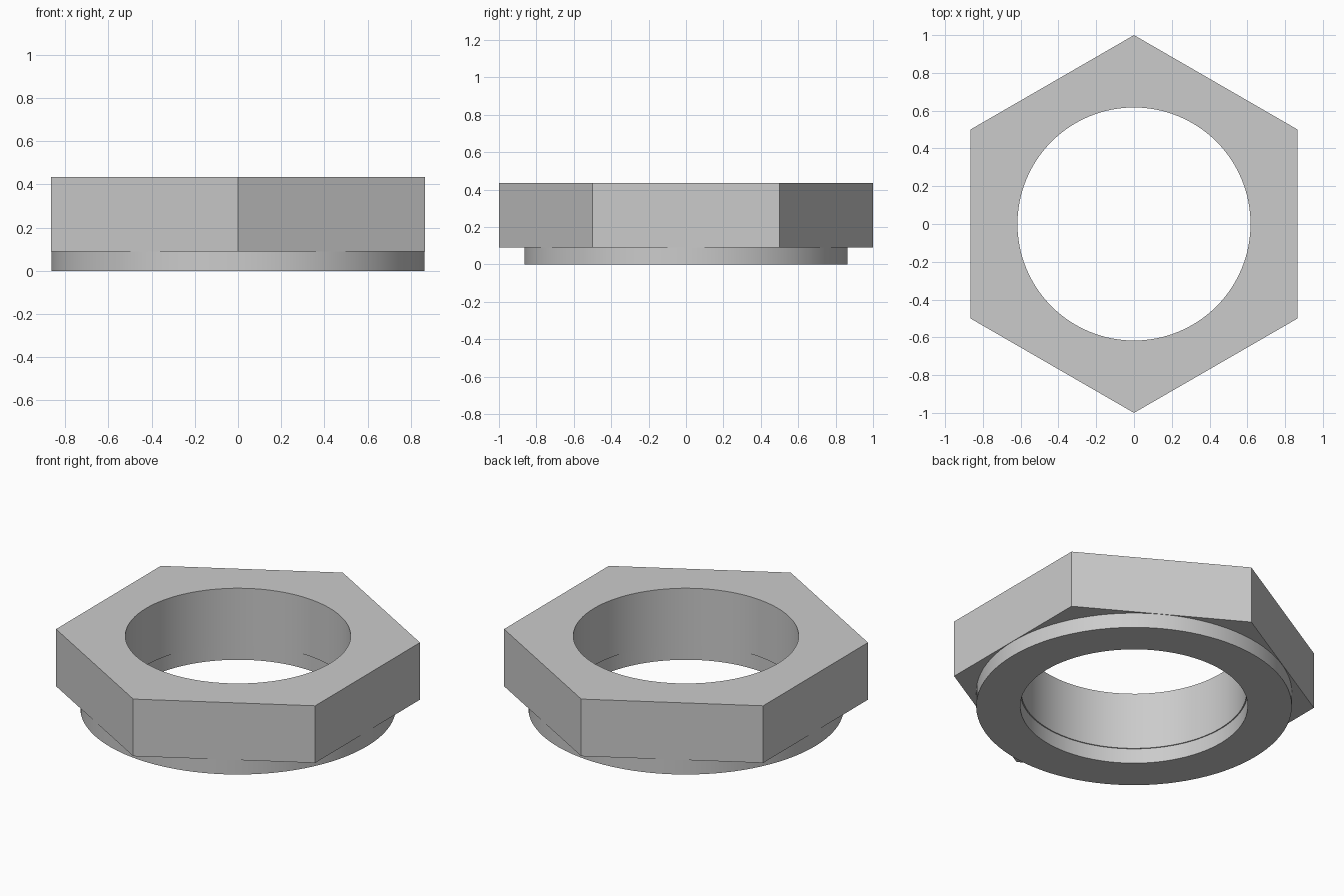
import bpy
import bmesh
from math import pi, cos, sin, radians

cube = bpy.data.objects.get("Cube")
if cube:
    bpy.data.objects.remove(cube, do_unlink=True)

SEGMENTS = 96            # divisible by six, so hexagon corners land on points
TOP, STEP = 0.435, 0.09  # nut height and collar height
COLLAR, RELIEF, BORE = 0.864, 0.623, 0.617

steel = bpy.data.materials.new("steel_grey")
steel.use_nodes = True
colour = (0.6, 0.6, 0.6, 1)
steel.diffuse_color = colour
steel.node_tree.nodes["Principled BSDF"].inputs["Base Color"].default_value = colour


def hexagon(angle):
    """Radius of a unit hexagon with corners on the y axis."""
    offset = (angle - pi / 2) % (pi / 3) - pi / 6
    return cos(pi / 6) / cos(offset)


def circle(radius):
    return lambda angle: radius


def ring(bm, radius, z):
    angles = [pi / 2 + 2 * pi * i / SEGMENTS for i in range(SEGMENTS)]
    return [bm.verts.new((radius(a) * cos(a), radius(a) * sin(a), z)) for a in angles]


# Closed cross-section: hexagonal head, round collar, relieved bore
section = [
    (hexagon, TOP), (hexagon, STEP),
    (circle(COLLAR), STEP), (circle(COLLAR), 0),
    (circle(RELIEF), 0), (circle(RELIEF), STEP),
    (circle(BORE), STEP), (circle(BORE), TOP),
]
bm = bmesh.new()
rings = [ring(bm, radius, z) for radius, z in section]
for k, upper in enumerate(rings):
    lower = rings[(k + 1) % len(rings)]
    for i in range(SEGMENTS):
        j = (i + 1) % SEGMENTS
        bm.faces.new((upper[i], lower[i], lower[j], upper[j]))
bmesh.ops.recalc_face_normals(bm, faces=bm.faces)

# Merge the flat strips of each hexagon side into one face
bmesh.ops.dissolve_limit(bm, angle_limit=radians(0.5), verts=[], edges=[
    e for e in bm.edges
    if all(v.co.xy.length > COLLAR + 0.001 for v in e.verts)
    and abs(e.verts[0].co.z - e.verts[1].co.z) > 0.1])

mesh = bpy.data.meshes.new("hex_nut")
bm.to_mesh(mesh)
bm.free()
mesh.materials.append(steel)
nut = bpy.data.objects.new("hex_nut", mesh)
bpy.context.collection.objects.link(nut)

# Smooth round walls, crisp edges
bpy.context.view_layer.objects.active = nut
nut.select_set(True)
bpy.ops.object.shade_smooth_by_angle(angle=radians(30))
